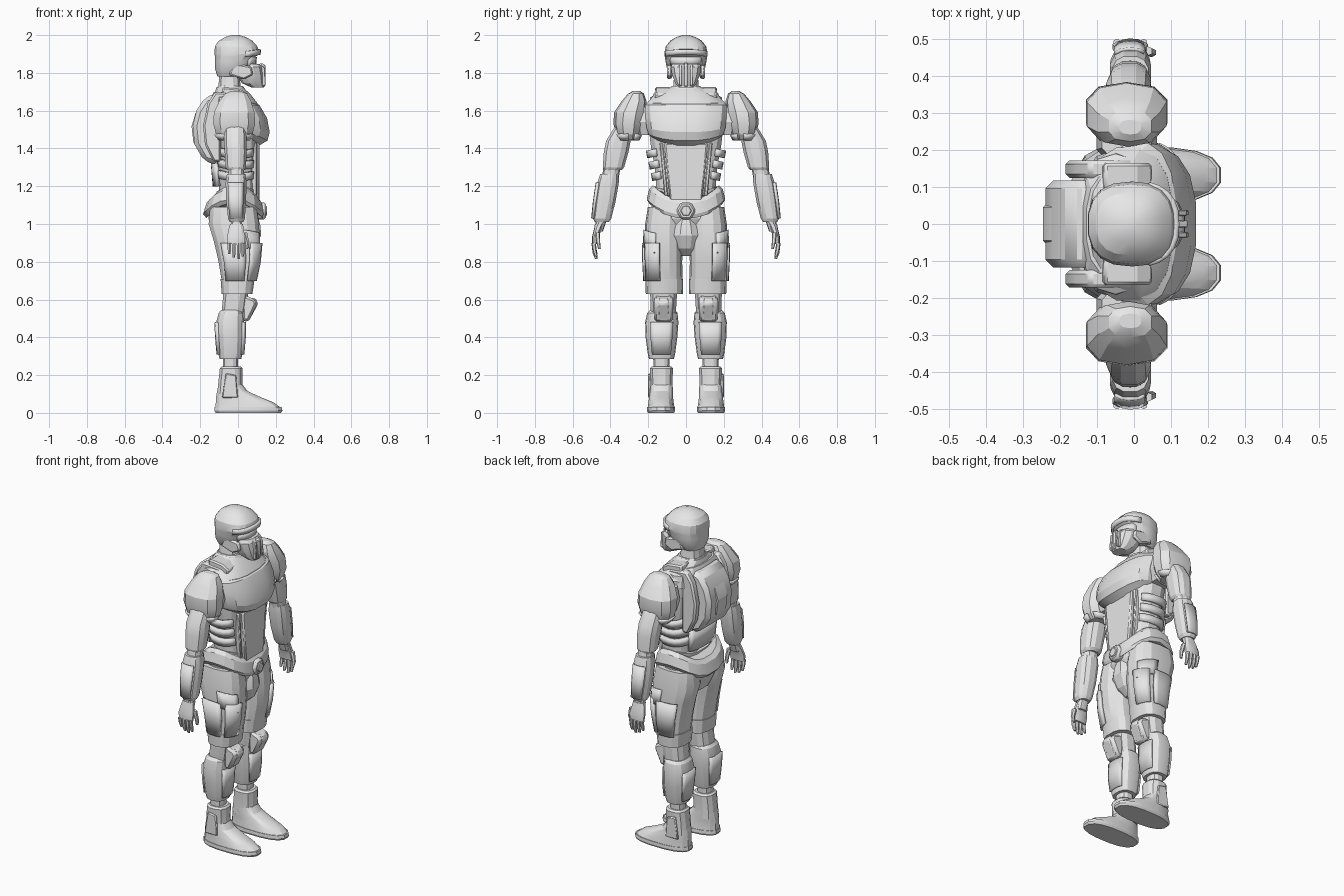
import bpy, bmesh, math

grey = bpy.data.materials.new("armour grey")
grey.diffuse_color = (0.8, 0.8, 0.8, 1)


def finish(name, bm, mirror=False, bevel=0, solid=0):
    bmesh.ops.recalc_face_normals(bm, faces=bm.faces)
    me = bpy.data.meshes.new(name)
    bm.to_mesh(me)
    bm.free()
    me.materials.append(grey)
    ob = bpy.data.objects.new(name, me)
    bpy.context.collection.objects.link(ob)
    if solid:
        m = ob.modifiers.new("thickness", 'SOLIDIFY')
        m.thickness, m.offset = solid, 0
    if bevel:
        m = ob.modifiers.new("bevel", 'BEVEL')
        m.width, m.segments, m.limit_method = bevel, 1, 'ANGLE'
    if mirror:
        m = ob.modifiers.new("mirror", 'MIRROR')
        m.use_axis = (False, True, False)
        m.use_mirror_merge = False
    bpy.ops.object.select_all(action='DESELECT')
    ob.select_set(True)
    bpy.context.view_layer.objects.active = ob
    bpy.ops.object.shade_smooth_by_angle(angle=math.radians(22))
    return ob


def ring_point(r, t, grow=0):
    # ring = (cx, cy, z, rx, ry, [z dip at front and back])
    cx, cy, z, rx, ry = r[:5]
    dip = r[5] if len(r) > 5 else 0
    c, s = math.cos(t), math.sin(t)
    f = lambda v: math.copysign(abs(v) ** 0.8, v)
    return (cx + (rx + grow) * f(c), cy + (ry + grow) * f(s), z - dip * c * c)


def loft(name, rings, n=14, mirror=False, bevel=0):
    bm = bmesh.new()
    rows = [[bm.verts.new(ring_point(r, math.tau * (i + .5) / n)) for i in range(n)] for r in rings]
    for a, b in zip(rows, rows[1:]):
        for i in range(n):
            j = (i + 1) % n
            bm.faces.new((a[i], a[j], b[j], b[i]))
    bm.faces.new(rows[0][::-1])
    bm.faces.new(rows[-1])
    return finish(name, bm, mirror, bevel)


def shell(name, rings, a0, a1, grow=0.006, thick=0.016, n=6, mirror=False):
    # curved plate covering part of a lofted surface, angles in degrees from the front
    bm = bmesh.new()
    rows = [[bm.verts.new(ring_point(r, math.radians(a0 + (a1 - a0) * i / n), grow))
             for i in range(n + 1)] for r in rings]
    for a, b in zip(rows, rows[1:]):
        for i in range(n):
            bm.faces.new((a[i], a[i + 1], b[i + 1], b[i]))
    return finish(name, bm, mirror, 0, thick)


def prism(name, outline, a, b, axis='y', mirror=False, bevel=0.008):
    # axis y: outline is (x, z); axis x: outline is (y, z)
    bm = bmesh.new()
    at = (lambda p, d: (p[0], d, p[1])) if axis == 'y' else (lambda p, d: (d, p[0], p[1]))
    lo = [bm.verts.new(at(p, a)) for p in outline]
    hi = [bm.verts.new(at(p, b)) for p in outline]
    bm.faces.new(lo)
    bm.faces.new(hi)
    for i in range(len(lo)):
        j = (i + 1) % len(lo)
        bm.faces.new((lo[i], lo[j], hi[j], hi[i]))
    return finish(name, bm, mirror, bevel)


# Head: helmet, recessed visor, brow, muzzle with vents
helmet = [(-.035, 0, 1.78, .075, .075), (-.03, 0, 1.82, .092, .1), (-.022, 0, 1.86, .1, .108),
          (-.015, 0, 1.885, .108, .112), (-.005, 0, 1.9, .121, .115), (-.01, 0, 1.94, .114, .107),
          (-.013, 0, 1.97, .09, .084), (-.013, 0, 1.99, .055, .05), (-.013, 0, 2, .02, .018)]
loft("helmet", helmet, 18)
shell("visor", [(.0, 0, 1.835, .09, .085), (.0, 0, 1.885, .094, .092)], -62, 62, 0, .012, 8)
shell("brow", [(0, 0, 1.885, .112, .108, -.012), (0, 0, 1.915, .116, .11, -.01)], -75, 75, 0, .014, 10)
loft("muzzle", [(.105, 0, 1.722, .033, .04), (.08, 0, 1.745, .06, .058), (.062, 0, 1.79, .077, .076),
                (.056, 0, 1.83, .076, .083), (.05, 0, 1.848, .066, .075)], 12)
prism("muzzle_vent", [(.128, 1.73), (.147, 1.735), (.142, 1.825), (.12, 1.845)], .022, .038, mirror=True, bevel=.003)
prism("muzzle_ridge", [(.128, 1.725), (.145, 1.73), (.145, 1.84), (.12, 1.855)], -.01, .01, bevel=.003)
prism("cheek_guard", [(-.05, 1.79), (.03, 1.765), (.08, 1.79), (.07, 1.835), (-.02, 1.85)], .075, .1, mirror=True)
loft("neck", [(-.04, 0, 1.64, .075, .09), (-.045, 0, 1.72, .06, .07), (-.045, 0, 1.82, .055, .062)], 12)

# Torso and chest armour
loft("torso", [(0, 0, 1.06, .105, .16), (0, 0, 1.2, .102, .16), (0, 0, 1.3, .104, .168),
               (0, 0, 1.42, .115, .19), (-.01, 0, 1.55, .13, .205), (-.015, 0, 1.64, .12, .21),
               (-.03, 0, 1.69, .095, .165), (-.045, 0, 1.725, .07, .08)], 16)
chest = [(.02, 0, 1.45, .095, .17, .035), (.03, 0, 1.475, .128, .2, .035), (.035, 0, 1.51, .135, .212, .025),
         (.03, 0, 1.57, .126, .218, .01), (.01, 0, 1.63, .105, .222), (-.01, 0, 1.655, .075, .19)]
loft("chest_plate", chest, 16)
loft("collar", [(-.035, 0, 1.68, .085, .1), (-.04, 0, 1.715, .078, .088), (-.04, 0, 1.73, .068, .075)], 14)
loft("shoulder_yoke", [(-.05, 0, 1.6, .1, .2), (-.05, 0, 1.67, .095, .19), (-.055, 0, 1.7, .075, .14)], 14)
prism("collar_pad", [(-.09, 1.67), (.04, 1.655), (.05, 1.69), (.01, 1.715), (-.08, 1.725)], .08, .165, mirror=True)

# Abdomen: centre panel, side strips, ribs
prism("belly_panel", [(-.085, 1.12), (.085, 1.12), (.115, 1.43), (-.115, 1.43)], .07, .113, 'x')
prism("belly_strip", [(.095, 1.15), (.115, 1.15), (.14, 1.43), (.122, 1.43)], .05, .1, 'x', True, .005)
for k, (z, w) in enumerate([(1.37, .198), (1.31, .185), (1.25, .172)]):
    shell("rib_plate_%d" % (k + 1), [(-.005, 0, z - .02, .105, w - .008, -.02), (-.005, 0, z + .02, .108, w, -.02)],
          48, 148, .004, .022, 7, True)
loft("waist_band", [(-.005, 0, 1.165, .108, .168, .03), (-.005, 0, 1.2, .11, .172, .03)], 16)

# Backpack and its side straps
pack = [(-.175, 1.67), (-.22, 1.6), (-.24, 1.52), (-.23, 1.42), (-.18, 1.335), (-.11, 1.31),
        (-.07, 1.45), (-.07, 1.64), (-.12, 1.69)]
prism("backpack", pack, -.118, .118, bevel=.022)
prism("backpack_panel", [(x - .006, 1.5 + (z - 1.5) * .85) for x, z in pack], -.055, .055, bevel=.01)
prism("back_strap", [(-.12, 1.7), (-.16, 1.64), (-.185, 1.52), (-.175, 1.42), (-.13, 1.33), (-.09, 1.33),
                     (-.09, 1.6), (0, 1.66), (0, 1.69)], .125, .172, mirror=True, bevel=.01)
shell("lower_back_plate", [(-.01, 0, 1.2, .11, .165), (-.015, 0, 1.32, .115, .175)], 140, 220, .004, .02, 8)

# Belt, buckle, pelvis
loft("belt", [(-.02, 0, 1.11, .15, .195, .08), (-.025, 0, 1.13, .162, .208, .08),
              (-.02, 0, 1.185, .148, .195, .075), (-.015, 0, 1.205, .128, .175, .075)], 18)
hexagon = lambda r: [(r * math.cos(k * math.pi / 3), 1.07 + r * math.sin(k * math.pi / 3)) for k in range(6)]
prism("buckle", hexagon(.052), .1, .148, 'x', bevel=.01)
prism("buckle_face", hexagon(.03), .14, .154, 'x', bevel=.004)
loft("pelvis", [(-.02, 0, .9, .05, .05), (-.025, 0, .94, .1, .11), (-.025, 0, 1.03, .135, .185),
                (-.02, 0, 1.13, .12, .18)], 14)
loft("groin_guard", [(.02, 0, .83, .03, .025), (.035, 0, .87, .06, .06), (.05, 0, .94, .075, .08),
                     (.05, 0, .99, .072, .065), (.045, 0, 1.05, .06, .035)], 10)

# Legs
thigh = [(-.005, .115, .63, .08, .094), (0, .115, .7, .088, .096), (.002, .118, .8, .107, .098),
         (-.005, .118, .9, .123, .1), (-.022, .116, 1.0, .136, .1), (-.025, .112, 1.09, .125, .09)]
loft("thigh", thigh, 14, True)
shell("thigh_front_plate", thigh[1:4], 8, 62, .005, .016, 5, True)
shell("thigh_outer_plate", thigh[1:4], 75, 125, .007, .018, 5, True)
shell("thigh_hip_plate", [(-.005, .118, .88, .121, .1, .04), (-.022, .116, .97, .134, .1, .02)], 20, 80, .004, .014, 5, True)
loft("thigh_cuff", [(-.005, .115, .63, .083, .098), (-.002, .115, .71, .092, .1)], 14, True)
loft("knee_joint", [(-.03, .12, .5, .062, .065), (-.02, .12, .56, .066, .07), (-.01, .118, .65, .068, .074)], 12, True)
prism("knee_pad", [(.02, .62), (.045, .62), (.092, .6), (.1, .575), (.055, .48), (.02, .49)], .068, .168, mirror=True, bevel=.014)
prism("knee_pad_ridge", [(.04, .615), (.095, .605), (.106, .575), (.062, .495), (.03, .5)], .09, .146, mirror=True, bevel=.006)
shin = [(-.04, .13, .285, .058, .066), (-.04, .13, .31, .065, .072), (-.04, .13, .4, .073, .084),
        (-.042, .128, .48, .075, .088), (-.035, .125, .53, .068, .08), (-.035, .125, .545, .055, .065)]
loft("shin_guard", shin, 14, True)
shell("shin_front_plate", shin[1:4], -35, 35, .003, .012, 5, True)
shell("calf_plate", shin[1:4], 145, 215, .003, .012, 5, True)
loft("ankle", [(-.04, .13, .2, .04, .043), (-.04, .13, .3, .042, .045)], 12, True)

# Boots
loft("boot_sole", [(.055, .132, 0, .176, .07), (.055, .132, .012, .183, .076), (.054, .132, .03, .18, .075)], 16, True)
loft("boot_foot", [(.053, .132, .028, .176, .072), (.036, .132, .055, .156, .068), (.0, .132, .085, .118, .064),
                   (-.03, .13, .115, .082, .062), (-.04, .13, .15, .064, .06)], 16, True)
loft("boot_cuff", [(-.042, .13, .1, .07, .063), (-.04, .13, .17, .065, .06), (-.036, .13, .235, .062, .063),
                   (-.036, .13, .245, .052, .053)], 12, True)
prism("boot_side_plate", [(-.085, .08), (.0, .08), (-.01, .2), (-.065, .21)], .185, .2, mirror=True, bevel=.005)

# Shoulders and arms
pad = [(-.02, .305, 1.445, .075, .05), (-.02, .305, 1.475, .1, .064), (-.02, .305, 1.53, .115, .079),
       (-.02, .297, 1.59, .112, .084), (-.015, .275, 1.65, .088, .066), (-.01, .265, 1.69, .06, .042),
       (-.01, .262, 1.703, .03, .02)]
loft("shoulder_pad", pad, 10, True)
shell("shoulder_rim", pad[:2], 0, 330, .004, .012, 10, True)
loft("armpit_joint", [(-.02, .22, 1.47, .06, .05), (-.02, .225, 1.54, .085, .06), (-.02, .225, 1.62, .07, .05)], 10, True)
loft("upper_arm", [(-.012, .388, 1.285, .046, .048), (-.012, .384, 1.3, .055, .058), (-.012, .37, 1.38, .06, .067),
                   (-.015, .358, 1.44, .062, .067), (-.015, .32, 1.52, .058, .055)], 12, True)
loft("elbow", [(-.01, .405, 1.22, .042, .044), (-.01, .388, 1.32, .044, .046)], 10, True)
forearm = [(-.008, .446, 1.01, .036, .038), (-.008, .444, 1.03, .046, .05), (-.01, .428, 1.12, .054, .057),
           (-.01, .412, 1.22, .057, .058), (-.01, .405, 1.265, .05, .05)]
loft("forearm_guard", forearm, 12, True)
shell("forearm_plate", forearm[1:4], 55, 130, .003, .01, 4, True)
loft("wrist", [(-.008, .462, .96, .03, .022), (-.008, .446, 1.03, .032, .03)], 10, True)

# Hands
loft("palm", [(-.01, .482, .895, .046, .014), (-.01, .48, .93, .05, .018), (-.01, .468, .97, .042, .02),
              (-.008, .456, 1.0, .036, .026)], 10, True)
for k, (x, low) in enumerate([(-.046, .84), (-.022, .822), (.003, .815), (.026, .828)]):
    loft("finger_%d" % (k + 1), [(x, .475, low, .007, .007), (x, .484, low + .03, .01, .01),
                                 (x, .489, .9, .011, .012)], 6, True)
loft("thumb", [(.047, .458, .868, .007, .007), (.05, .464, .9, .011, .01), (.036, .468, .955, .014, .013)], 6, True)
